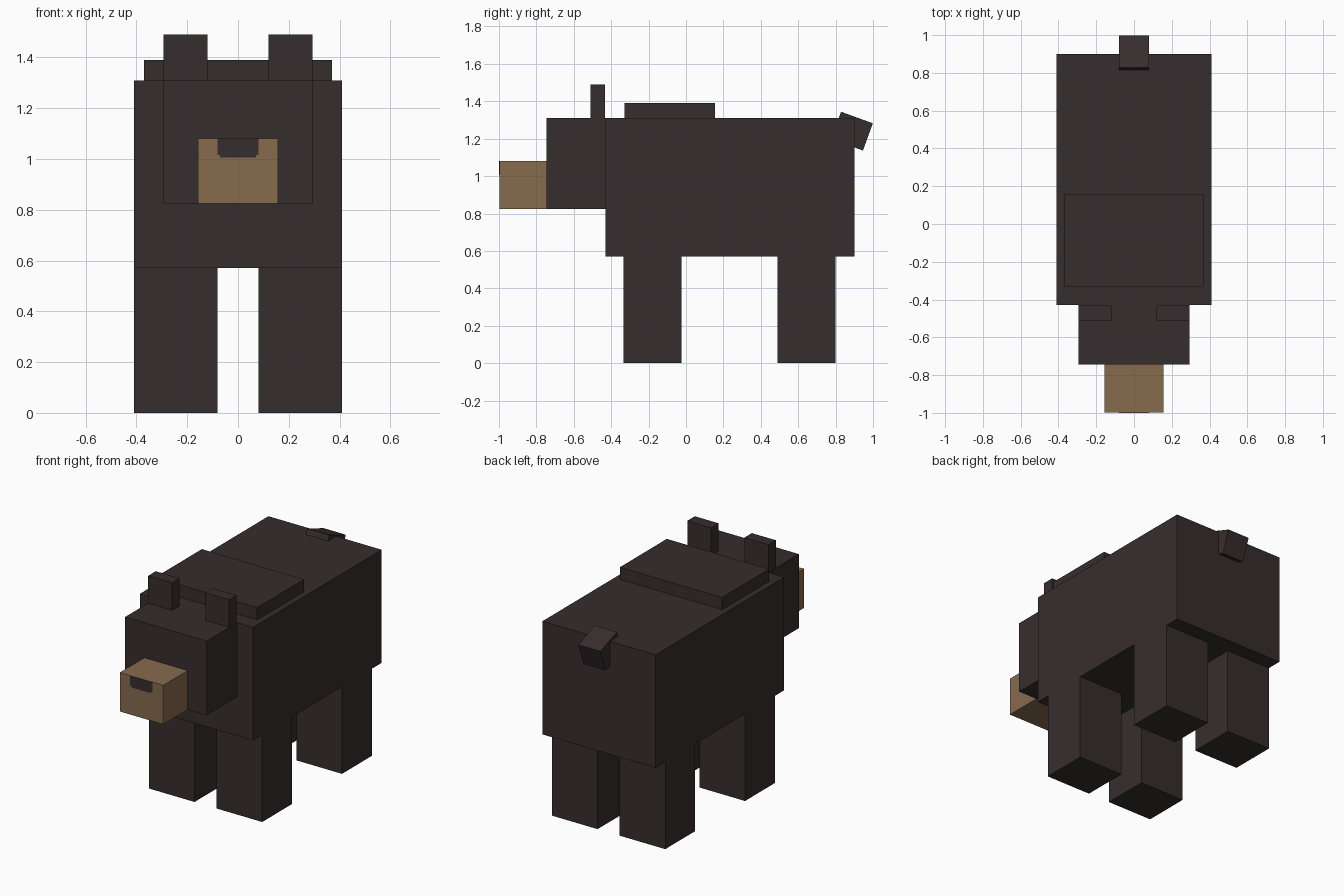
import bpy
import bmesh
from math import radians
from mathutils import Matrix, Vector

default = bpy.data.objects.get("Cube")
if default:
    bpy.data.objects.remove(default, do_unlink=True)


def material(name, rgb):
    mat = bpy.data.materials.new(name)
    mat.use_nodes = True
    color = (*rgb, 1)
    mat.diffuse_color = color
    mat.node_tree.nodes["Principled BSDF"].inputs["Base Color"].default_value = color
    return mat


dark_fur = material("dark_fur", (0.037, 0.026, 0.027))
tan_fur = material("tan_fur", (0.242, 0.147, 0.076))


def add_object(name, bm, mat):
    mesh = bpy.data.meshes.new(name)
    bm.to_mesh(mesh)
    bm.free()
    mesh.materials.append(mat)
    obj = bpy.data.objects.new(name, mesh)
    bpy.context.collection.objects.link(obj)
    return obj


def box(name, low, high, mat=dark_fur, tilt=0):
    """Box between two corners, with its origin at the centre."""
    low, high = Vector(low), Vector(high)
    bm = bmesh.new()
    bmesh.ops.create_cube(bm, size=1, matrix=Matrix.Diagonal((*(high - low), 1)))
    obj = add_object(name, bm, mat)
    obj.location = (low + high) / 2
    obj.rotation_euler.x = radians(tilt)
    return obj


# Body and shoulder hump
box("body", (-0.41, -0.43, 0.57), (0.41, 0.9, 1.31))
box("shoulder_hump", (-0.37, -0.33, 1.31), (0.37, 0.155, 1.39))

# Head and muzzle
box("head", (-0.295, -0.745, 0.825), (0.295, -0.43, 1.31))
box("muzzle", (-0.157, -0.998, 0.825), (0.157, -0.745, 1.08), tan_fur)

# Nose plate with notched lower corners
half = [(0.08, 1.08), (0.08, 1.016), (0.07, 1.016), (0.07, 1.006)]
outline = half + [(-x, z) for x, z in reversed(half)]
bm = bmesh.new()
face = bm.faces.new([bm.verts.new((x, -0.998, z)) for x, z in outline])
front = bmesh.ops.extrude_face_region(bm, geom=[face])["geom"]
bmesh.ops.translate(bm, vec=(0, -0.002, 0),
                    verts=[v for v in front if isinstance(v, bmesh.types.BMVert)])
bmesh.ops.recalc_face_normals(bm, faces=bm.faces)
add_object("nose", bm, dark_fur)

# Paired ears and legs
for side, s in (("left", 1), ("right", -1)):
    def paired(name, x0, x1, y0, y1, z0, z1):
        xs = sorted((s * x0, s * x1))
        box(f"{name}_{side}", (xs[0], y0, z0), (xs[1], y1, z1))

    paired("ear", 0.12, 0.293, -0.51, -0.432, 1.31, 1.49)
    paired("front_leg", 0.08, 0.41, -0.335, -0.025, 0, 0.57)
    paired("back_leg", 0.08, 0.41, 0.49, 0.8, 0, 0.57)

# Drooping tail
box("tail", (-0.08, 0.797, 1.163), (0.08, 0.978, 1.318), tilt=-20)
